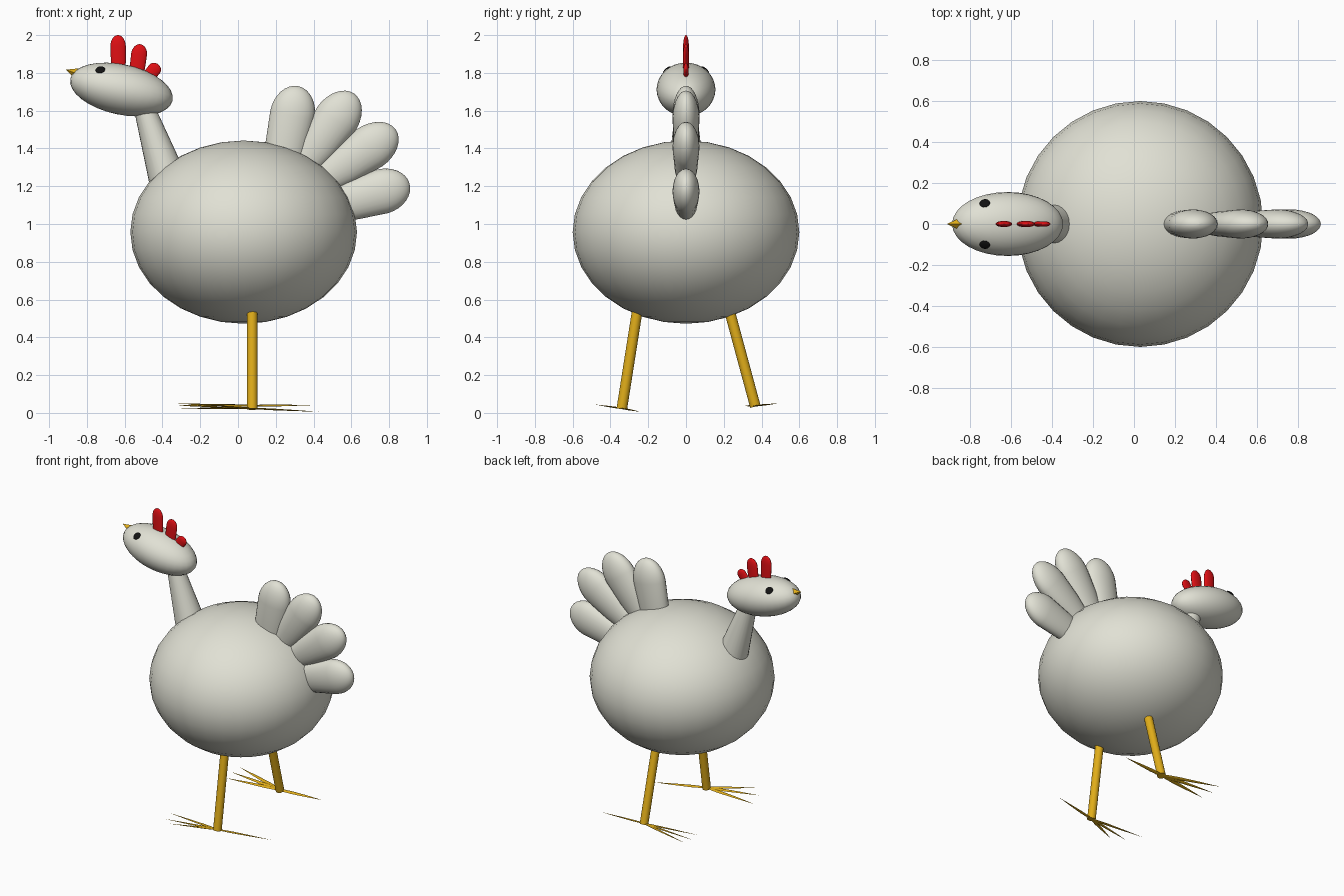
import bpy, bmesh, math
from mathutils import Vector, Matrix

if "Cube" in bpy.data.objects:
    bpy.data.objects.remove(bpy.data.objects["Cube"])


def material(name, color):
    m = bpy.data.materials.new(name)
    m.use_nodes = True
    m.diffuse_color = (*color, 1)
    m.node_tree.nodes["Principled BSDF"].inputs["Base Color"].default_value = (*color, 1)
    return m


WHITE = material("warm white", (0.75, 0.75, 0.66))
GOLD = material("golden yellow", (0.75, 0.42, 0.01))
RED = material("red", (0.75, 0.005, 0.007))
BLACK = material("black", (0.006, 0.006, 0.006))


def finish(name, bm, mat, smooth=True):
    bmesh.ops.recalc_face_normals(bm, faces=bm.faces)
    mesh = bpy.data.meshes.new(name)
    bm.to_mesh(mesh)
    bm.free()
    mesh.materials.append(mat)
    obj = bpy.data.objects.new(name, mesh)
    bpy.context.collection.objects.link(obj)
    if smooth:
        bpy.ops.object.select_all(action='DESELECT')
        obj.select_set(True)
        bpy.context.view_layer.objects.active = obj
        bpy.ops.object.shade_smooth_by_angle(angle=math.radians(40))
    return obj


def ellipsoid(name, center, radii, mat, rotation=Matrix.Identity(4), segments=32):
    bm = bmesh.new()
    bmesh.ops.create_uvsphere(bm, u_segments=segments, v_segments=segments // 2, radius=1)
    bm.transform(Matrix.Translation(center) @ rotation @ Matrix.Diagonal((*radii, 1)))
    return finish(name, bm, mat)


def spindle(name, start, end, profile, mat, thin=1, up=(0, 1, 0), sides=24, smooth=True):
    """Sweep (fraction, radius) rings from start to end, squashed by thin along up."""
    start, end = Vector(start), Vector(end)
    axis = end - start
    wide = axis.cross(Vector(up)).normalized()
    flat = wide.cross(axis).normalized() * thin
    bm = bmesh.new()
    rings = []
    for t, r in profile:
        ring = []
        for i in range(sides):
            a = 2 * math.pi * i / sides
            ring.append(bm.verts.new(start + axis * t + (wide * math.cos(a) + flat * math.sin(a)) * r))
        rings.append(ring)
    for lower, upper in zip(rings, rings[1:]):
        for i in range(sides):
            j = (i + 1) % sides
            bm.faces.new((lower[i], lower[j], upper[j], upper[i]))
    bm.faces.new(rings[0])
    bm.faces.new(rings[-1])
    bmesh.ops.remove_doubles(bm, verts=bm.verts, dist=0.00005)
    return finish(name, bm, mat, smooth)


def rounded(base_radius, radius, shoulder):
    """Profile widening to a shoulder and closing in an elliptical tip."""
    points = [(0, base_radius), (shoulder * 0.6, base_radius + (radius - base_radius) * 0.75)]
    for i in range(9):
        a = i / 8 * math.pi / 2
        points.append((shoulder + (1 - shoulder) * math.sin(a), max(radius * math.cos(a), 0.0001)))
    return points


# Body, neck and head
ellipsoid("body", (0.03, 0, 0.957), (0.6, 0.6, 0.485), WHITE)
spindle("neck", (-0.36, 0, 1.2), (-0.505, 0, 1.64), [(0, 0.105), (1, 0.052)], WHITE)
head_center = Vector((-0.617, 0, 1.712))
head_radii = Vector((0.277, 0.156, 0.133))
tilt = Matrix.Rotation(math.radians(12), 4, 'Y')
ellipsoid("head", head_center, head_radii, WHITE, tilt)

# Beak
spindle("beak", (-0.82, 0, 1.785), (-0.912, 0, 1.817), [(0, 0.045), (1, 0.0001)], GOLD,
        sides=4, smooth=False)

# Eyes, flattened against the head surface
for label, side in (("left", 1), ("right", -1)):
    local = tilt.inverted() @ (Vector((-0.727, side * 0.1, 1.815)) - head_center)
    local /= Vector([local[i] / head_radii[i] for i in range(3)]).length
    normal = tilt @ Vector([local[i] / head_radii[i] ** 2 for i in range(3)])
    facing = normal.to_track_quat('Z', 'Y').to_matrix().to_4x4()
    ellipsoid(label + "_eye", head_center + tilt @ local, (0.026, 0.026, 0.008), BLACK,
              facing, 16)

# Comb
combs = [((-0.632, 1.8), (-0.636, 2.0), 0.041),
         ((-0.54, 1.77), (-0.517, 1.952), 0.042),
         ((-0.49, 1.76), (-0.422, 1.845), 0.036)]
for n, (a, b, r) in enumerate(combs, 1):
    spindle(f"comb_{n}", (a[0], 0, a[1]), (b[0], 0, b[1]), rounded(r * 0.9, r, 0.7), RED,
            thin=0.37, sides=16)

# Tail feathers fanning out of the rump
feathers = [((0.21, 1.18), (0.318, 1.73), 0.09),
            ((0.27, 1.2), (0.615, 1.69), 0.05),
            ((0.34, 1.155), (0.835, 1.5), 0.05),
            ((0.38, 1.06), (0.908, 1.215), 0.065)]
for n, (a, b, r) in enumerate(feathers, 1):
    spindle(f"tail_feather_{n}", (a[0], 0, a[1]), (b[0], 0, b[1]), rounded(r, 0.119, 0.72),
            WHITE, thin=0.6)

# Legs and splayed toes; toe tips are offsets from the ankle
legs = {
    "right": ((0.075, -0.255, 0.56), (0.075, -0.34, 0.02),
              [(-0.4, 0.03, 0.0), (-0.36, -0.08, 0.01), (-0.28, -0.14, 0.02), (0.355, 0.1, -0.018)]),
    "left": ((0.075, 0.225, 0.56), (0.075, 0.367, 0.034),
             [(-0.4, 0.115, 0.011), (-0.41, 0.035, 0.004), (-0.39, -0.053, 0.0), (0.32, 0.022, 0.003)]),
}
toe_profile = [(0, 0.002), (0.12, 0.011), (0.35, 0.014), (0.65, 0.009), (1, 0.0002)]
for label, (hip, ankle, toes) in legs.items():
    spindle(label + "_leg", ankle, hip, [(0, 0.028), (1, 0.028)], GOLD)
    foot = Vector(ankle) + Vector((0, 0, 0.004))
    up = Vector(hip) - Vector(ankle)
    for n, tip in enumerate(toes, 1):
        tip = Vector(tip)
        spindle(f"{label}_toe_{n}", foot - tip * 0.1, foot + tip, toe_profile, GOLD,
                thin=0.3, up=up, sides=8)
